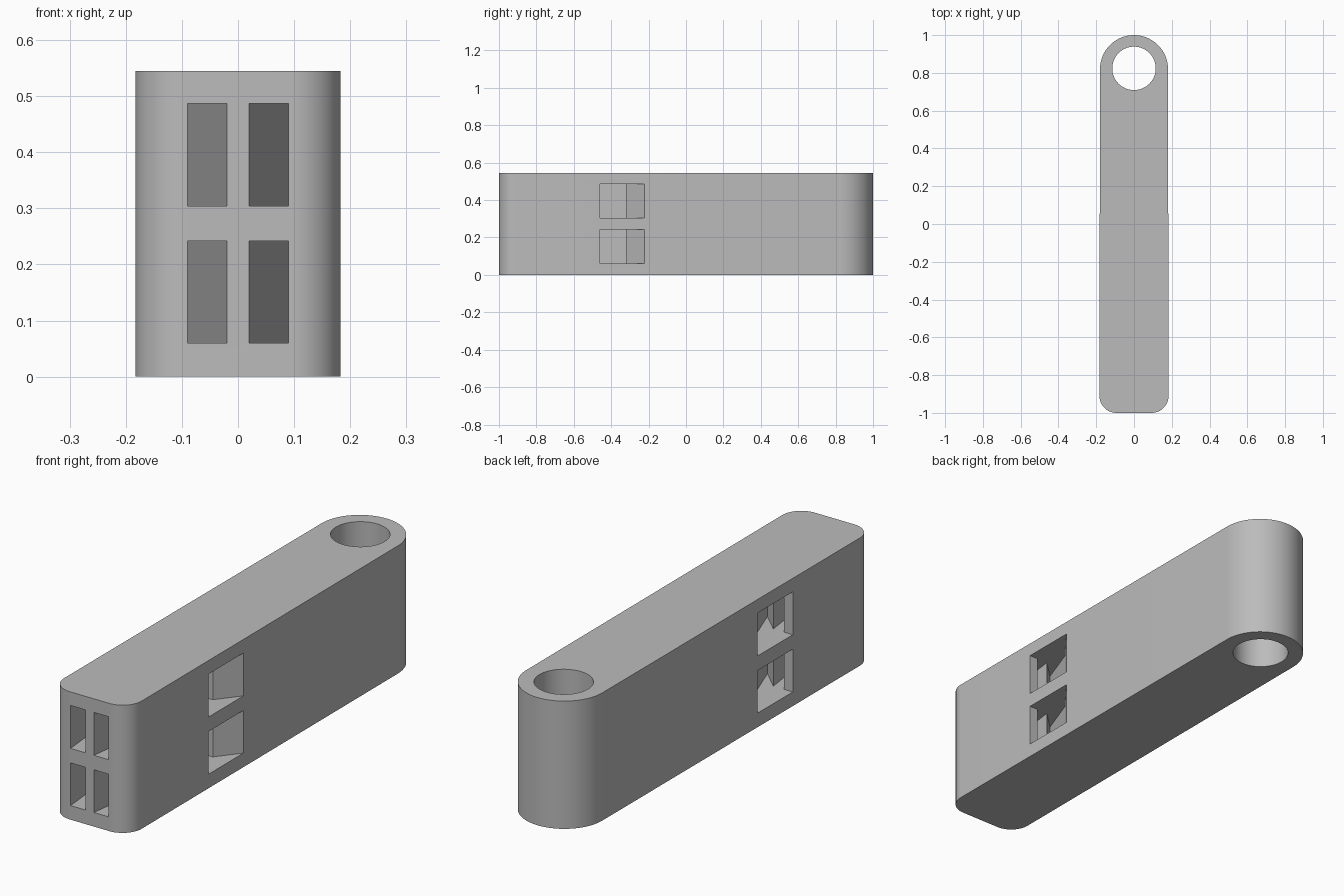
import bpy, bmesh
from math import sin, cos, pi, radians

if "Cube" in bpy.data.objects:
    bpy.data.objects.remove(bpy.data.objects["Cube"])

HEIGHT = 0.545
grey = bpy.data.materials.new("plain_grey")
grey.use_nodes = True
grey.diffuse_color = (0.5, 0.5, 0.5, 1)
grey.node_tree.nodes["Principled BSDF"].inputs["Base Color"].default_value = (0.5, 0.5, 0.5, 1)


def arc(cx, cy, r, start, end, steps):
    angles = [radians(start + (end - start) * i / steps) for i in range(steps + 1)]
    return [(cx + r * cos(a), cy + r * sin(a)) for a in angles]


def prism(name, outline, z0, z1):
    """Upright prism from a plan outline."""
    bm = bmesh.new()
    base = bm.faces.new([bm.verts.new((x, y, z0)) for x, y in outline])
    top = bmesh.ops.extrude_face_region(bm, geom=[base])["geom"]
    bmesh.ops.translate(bm, vec=(0, 0, z1 - z0),
                        verts=[v for v in top if isinstance(v, bmesh.types.BMVert)])
    bmesh.ops.recalc_face_normals(bm, faces=bm.faces)
    mesh = bpy.data.meshes.new(name)
    bm.to_mesh(mesh)
    bm.free()
    mesh.materials.append(grey)
    obj = bpy.data.objects.new(name, mesh)
    bpy.context.collection.objects.link(obj)
    return obj


# Long body: round rear end, rounded front corners
half, corner = 0.183, 0.09
outline = (arc(0, 0.82, 0.18, 0, 180, 64)
           + arc(-half + corner, -1 + corner, corner, 180, 270, 20)
           + arc(half - corner, -1 + corner, corner, 270, 360, 20))
body = prism("whistle_body", outline, 0, HEIGHT)

# Cord hole through the rear end
cutters = [prism("cord_hole_cutter", arc(0, 0.824, 0.115, 0, 354.375, 63), -0.1, HEIGHT + 0.1)]

# Four air channels: tapered duct, inner chamber, stepped lip and side window
channel = [(0.02, -1.1), (0.09, -1.1), (0.09, -1.0), (0.14, -0.46), (0.24, -0.46),
           (0.24, -0.149), (0.18, -0.225), (0.105, -0.32), (0.086, -0.32),
           (0.006, -0.54), (0.09, -0.46), (0.02, -1.0)]
for level, (z0, z1) in {"lower": (0.06, 0.242), "upper": (0.304, 0.487)}.items():
    for side, sign in (("left", 1), ("right", -1)):
        plan = [(sign * x, y) for x, y in channel]
        cutters.append(prism(f"{level}_{side}_channel_cutter", plan, z0, z1))

for cutter in cutters:
    cutter.hide_render = True
    cutter.hide_viewport = True
    cut = body.modifiers.new(cutter.name, 'BOOLEAN')
    cut.operation = 'DIFFERENCE'
    cut.solver = 'EXACT'
    cut.object = cutter

# Bake the cuts, drop the cutters, smooth the curved walls
bpy.context.view_layer.update()
graph = bpy.context.evaluated_depsgraph_get()
baked = bpy.data.meshes.new_from_object(body.evaluated_get(graph))
body.modifiers.clear()
body.data = baked
for cutter in cutters:
    bpy.data.objects.remove(cutter)
bpy.ops.object.select_all(action='DESELECT')
body.select_set(True)
bpy.context.view_layer.objects.active = body
bpy.ops.object.shade_smooth_by_angle(angle=radians(20))
